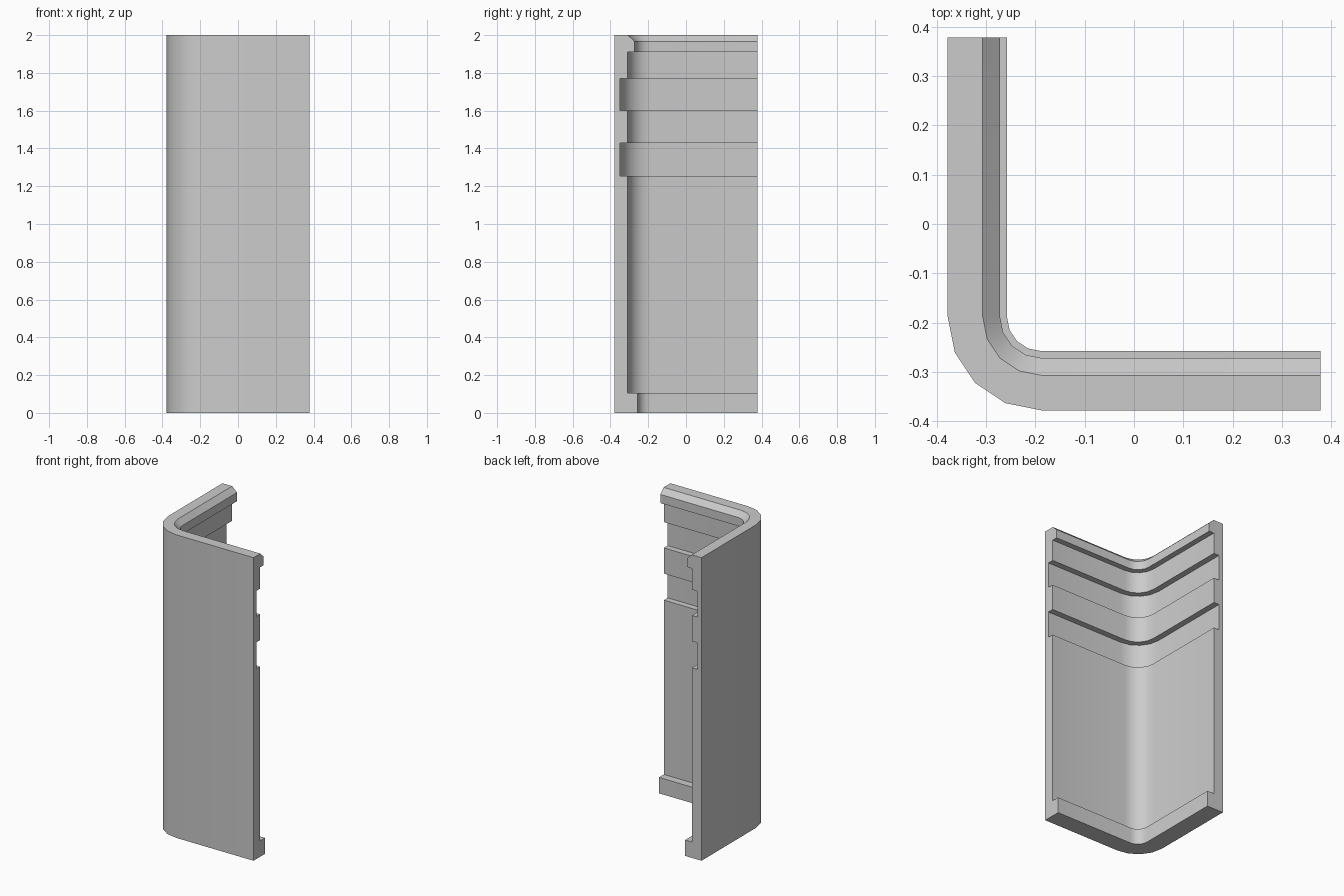
import bpy, bmesh, math

if "Cube" in bpy.data.objects:
    bpy.data.objects.remove(bpy.data.objects["Cube"])

HALF = 0.378       # half width of the footprint
RADIUS = 0.19      # outer corner radius
SEGMENTS = 4       # facets around the corner

# Wall cross-section: (depth inward from the outer face, height)
profile = [(0, 0), (0.12, 0), (0.12, 0.105), (0.069, 0.105),
           (0.069, 1.255), (0.029, 1.255), (0.029, 1.43), (0.069, 1.43),
           (0.069, 1.6), (0.029, 1.6), (0.029, 1.77), (0.069, 1.77),
           (0.069, 1.91), (0.106, 1.91), (0.106, 1.967), (0.071, 2), (0, 2)]

# L-shaped path: (outer point x, y, inward direction x, y)
path = [(-HALF, HALF, 1, 0)]
centre = RADIUS - HALF
for i in range(SEGMENTS + 1):
    a = math.pi + i * math.pi / 2 / SEGMENTS
    c, s = math.cos(a), math.sin(a)
    path.append((centre + RADIUS * c, centre + RADIUS * s, -c, -s))
path.append((HALF, -HALF, 0, 1))

# Corner wall: sweep the cross-section along the path and cap both ends
bm = bmesh.new()
rings = [[bm.verts.new((x + nx * d, y + ny * d, z)) for d, z in profile]
         for x, y, nx, ny in path]
n = len(profile)
for r0, r1 in zip(rings, rings[1:]):
    for j in range(n):
        k = (j + 1) % n
        bm.faces.new((r0[j], r0[k], r1[k], r1[j]))
bm.faces.new(rings[0])
bm.faces.new(rings[-1][::-1])
bmesh.ops.recalc_face_normals(bm, faces=bm.faces)

mesh = bpy.data.meshes.new("corner_wall")
bm.to_mesh(mesh)
bm.free()
wall = bpy.data.objects.new("corner_wall", mesh)
bpy.context.collection.objects.link(wall)

# Smooth the rounded corner, keep the grooves crisp
bpy.context.view_layer.objects.active = wall
wall.select_set(True)
bpy.ops.object.shade_smooth_by_angle(angle=math.radians(30))
